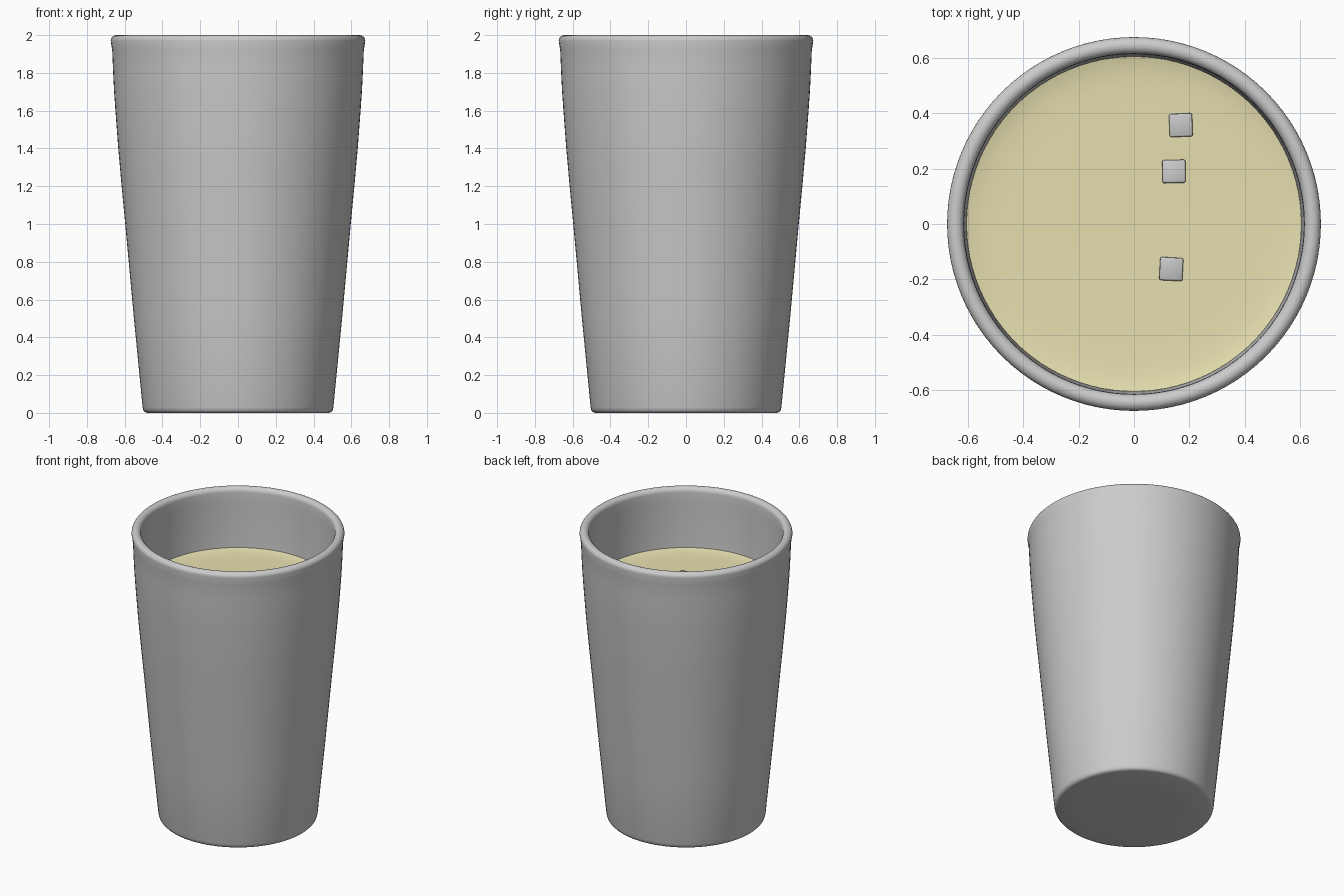
import bpy, bmesh, math

if "Cube" in bpy.data.objects:
    bpy.data.objects.remove(bpy.data.objects["Cube"])

SEGMENTS = 96


def finish(name, bm, angle):
    """Turn a bmesh into a smooth-shaded object."""
    mesh = bpy.data.meshes.new(name)
    bm.to_mesh(mesh)
    bm.free()
    obj = bpy.data.objects.new(name, mesh)
    bpy.context.collection.objects.link(obj)
    bpy.ops.object.select_all(action='DESELECT')
    obj.select_set(True)
    bpy.context.view_layer.objects.active = obj
    bpy.ops.object.shade_smooth_by_angle(angle=math.radians(angle))
    return obj


def lathe(name, profile, angle=40):
    """Revolve an (r, z) profile around the z axis."""
    bm = bmesh.new()
    verts = [bm.verts.new((r, 0, z)) for r, z in profile]
    edges = [bm.edges.new(pair) for pair in zip(verts, verts[1:])]
    bmesh.ops.spin(bm, geom=verts + edges, cent=(0, 0, 0), axis=(0, 0, 1),
                   angle=math.tau, steps=SEGMENTS, use_duplicate=False)
    bmesh.ops.remove_doubles(bm, verts=bm.verts, dist=1e-4)
    bmesh.ops.recalc_face_normals(bm, faces=bm.faces)
    return finish(name, bm, angle)


# Tapered cup: outer wall, rounded lip, inner wall, inner floor
outer = [(0, 0.003), (0.3, 0.001), (0.48, 0), (0.493, 0.004), (0.501, 0.013),
         (0.505, 0.03), (0.551, 0.5), (0.597, 1.0), (0.616, 1.2), (0.634, 1.4),
         (0.649, 1.6), (0.656, 1.7), (0.661, 1.8), (0.666, 1.92)]
lip = [(0.644 + 0.030 * math.cos(a), 1.970 + 0.030 * math.sin(a))
       for a in (math.pi * i / 10 for i in range(11))]
inner = [(0.613, 1.92), (0.611, 1.8), (0.606, 1.6), (0.591, 1.4), (0.574, 1.2),
         (0.555, 1.0), (0.509, 0.5), (0.467, 0.07), (0.455, 0.05), (0, 0.05)]
lathe("cup", outer + lip + inner)

# Drink filling the cup, its surface rising slightly at the wall
liquid = [(0, 0.053), (0.45, 0.053), (0.464, 0.07), (0.506, 0.5), (0.552, 1.0),
          (0.571, 1.2), (0.588, 1.4), (0.604, 1.588), (0.585, 1.583),
          (0.55, 1.578), (0.5, 1.575), (0.4, 1.574), (0, 1.574)]
drink = lathe("drink", liquid)
mat = bpy.data.materials.new("pale_yellow")
mat.diffuse_color = (0.79, 0.74, 0.43, 1)
mat.use_nodes = True
mat.node_tree.nodes["Principled BSDF"].inputs["Base Color"].default_value = mat.diffuse_color
drink.data.materials.append(mat)

# Small ice cubes floating low in the drink, each slightly tilted
ICE = [(0.170, 0.358, 3, -2, 2), (0.143, 0.188, -3, 2, 1), (0.133, -0.161, 3, 3, -3)]
for i, (x, y, rx, ry, rz) in enumerate(ICE, 1):
    bm = bmesh.new()
    bmesh.ops.create_cube(bm, size=0.083)
    bmesh.ops.bevel(bm, geom=list(bm.edges), offset=0.006, segments=2,
                    profile=0.5, affect='EDGES')
    cube = finish(f"ice_cube_{i}", bm, 50)
    cube.location = (x, y, 1.553)
    cube.rotation_euler = [math.radians(a) for a in (rx, ry, rz)]
